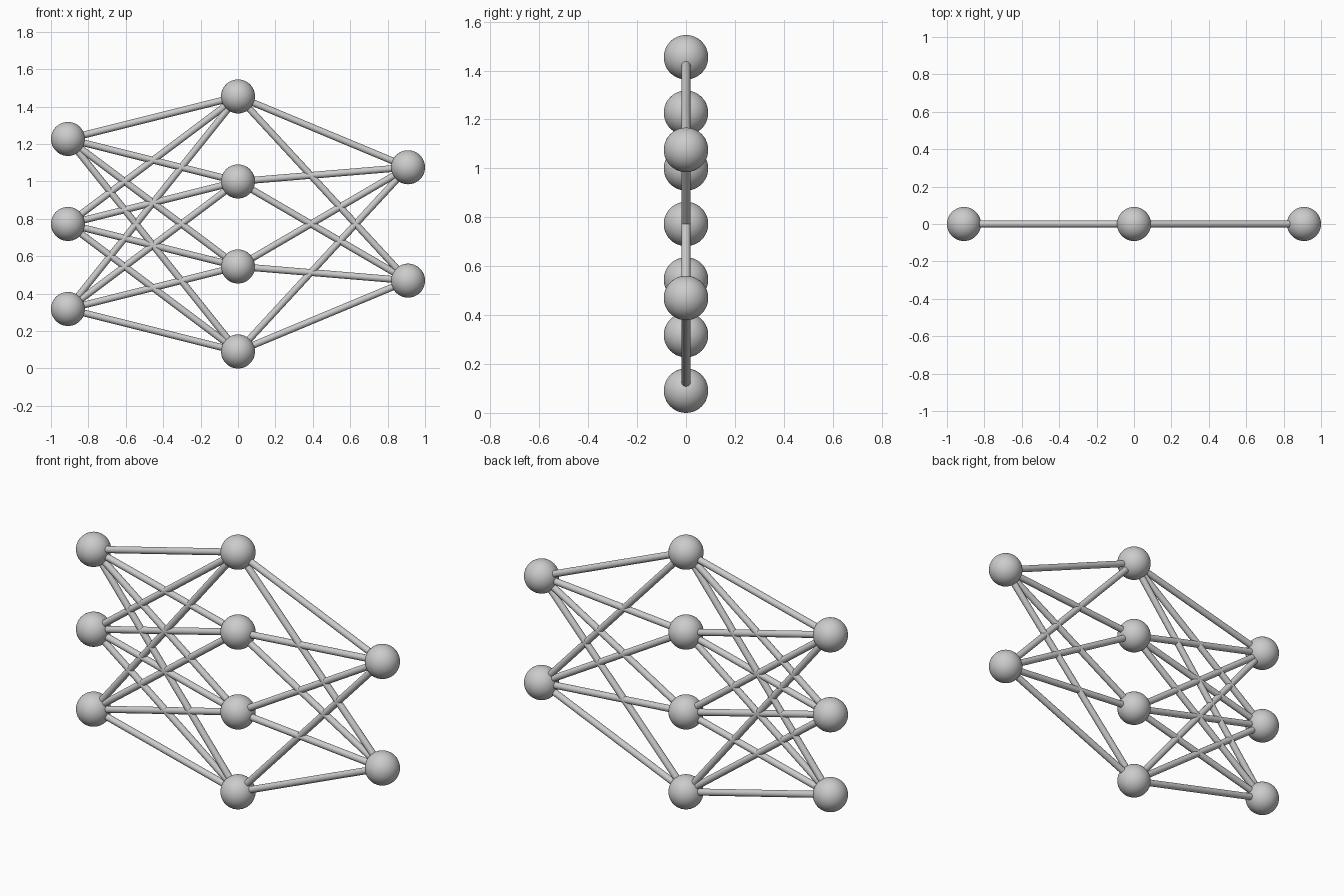
import bpy
import math
from mathutils import Vector

cube = bpy.data.objects.get("Cube")
if cube:
    bpy.data.objects.remove(cube, do_unlink=True)

UNIT = 1 / 2.2            # spacing of neighbouring nodes
NODE_R = 0.2 * UNIT
ROD_R = 0.04 * UNIT
MID_Z = NODE_R + 1.5 * UNIT

grey = bpy.data.materials.new("plain grey")
grey.use_nodes = True
colour = (0.6, 0.6, 0.6, 1)
grey.diffuse_color = colour
grey.node_tree.nodes["Principled BSDF"].inputs["Base Color"].default_value = colour


def finish(name):
    obj = bpy.context.object
    obj.name = name
    obj.data.materials.append(grey)
    bpy.ops.object.shade_smooth_by_angle(angle=math.radians(40))


def column(x, count, gap):
    """Centres of a vertical column of nodes, bottom to top."""
    return [Vector((x, 0, MID_Z + (i - (count - 1) / 2) * gap)) for i in range(count)]


def add_rod(name, a, b):
    d = b - a
    bpy.ops.mesh.primitive_cylinder_add(vertices=24, radius=ROD_R, depth=d.length,
                                        location=(a + b) / 2,
                                        rotation=(0, math.atan2(d.x, d.z), 0))
    finish(name)


layers = {
    "right": column(-2 * UNIT, 3, UNIT),
    "middle": column(0, 4, UNIT),
    "left": column(2 * UNIT, 2, UNIT * 4 / 3),
}

# Round nodes
for side, centres in layers.items():
    for i, centre in enumerate(centres):
        bpy.ops.mesh.primitive_uv_sphere_add(segments=48, ring_count=24,
                                             radius=NODE_R, location=centre)
        finish(f"{side}_node_{i + 1}")

# Rods joining every node to every node of the next column
for start, end in (("right", "middle"), ("middle", "left")):
    for i, a in enumerate(layers[start]):
        for j, b in enumerate(layers[end]):
            add_rod(f"{start}_{end}_rod_{i + 1}_{j + 1}", a, b)
